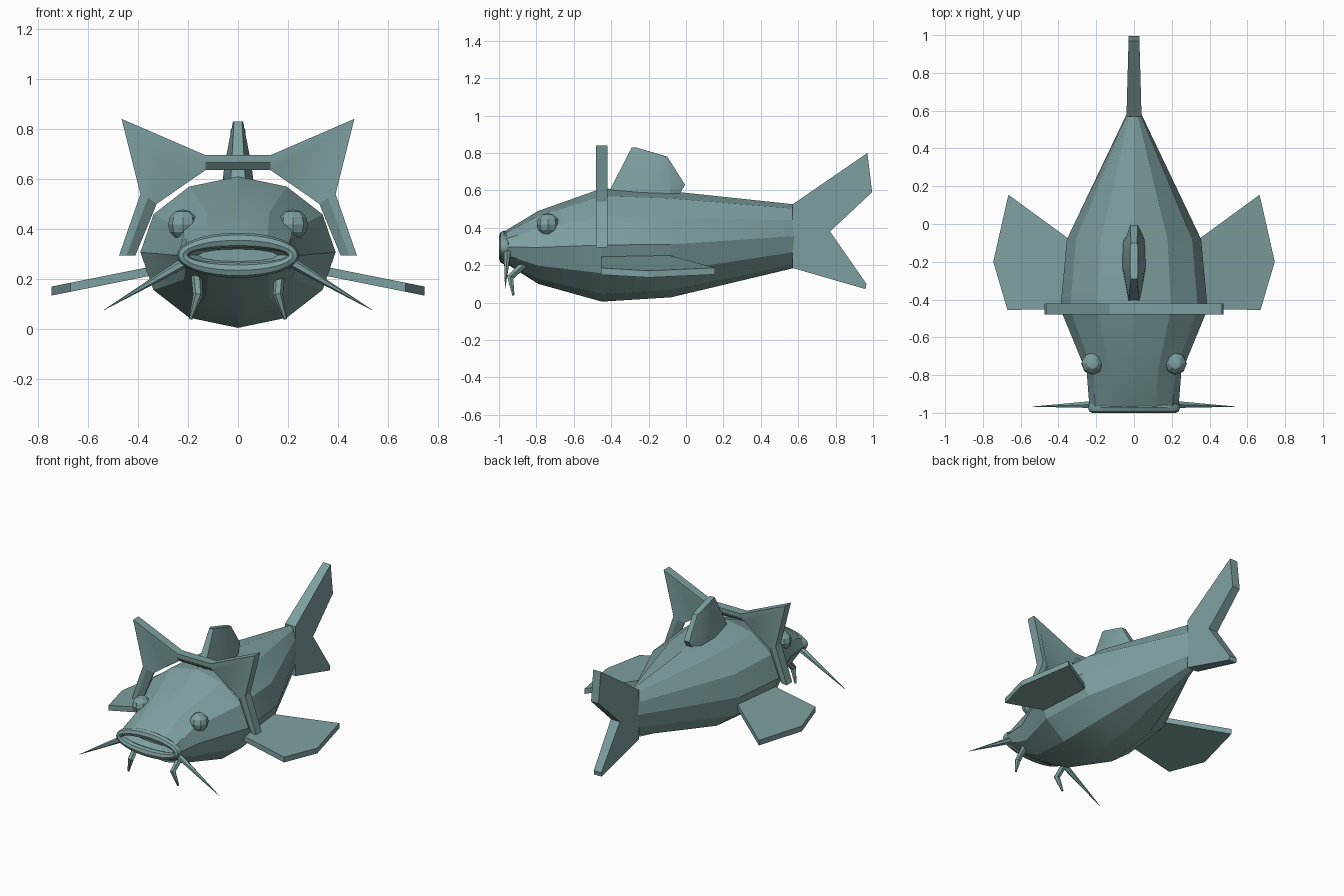
import bpy, bmesh, math
from mathutils import Vector

cube = bpy.data.objects.get("Cube")
if cube:
    bpy.data.objects.remove(cube, do_unlink=True)

COLOUR = (0.21, 0.35, 0.35, 1.0)
skin = bpy.data.materials.new("grey teal")
skin.use_nodes = True
skin.diffuse_color = COLOUR
skin.node_tree.nodes["Principled BSDF"].inputs["Base Color"].default_value = COLOUR


def finish(name, bm, angle=20):
    """Turn a bmesh into a named, coloured object."""
    bmesh.ops.recalc_face_normals(bm, faces=bm.faces)
    mesh = bpy.data.meshes.new(name)
    bm.to_mesh(mesh)
    bm.free()
    mesh.materials.append(skin)
    ob = bpy.data.objects.new(name, mesh)
    bpy.context.collection.objects.link(ob)
    bpy.ops.object.select_all(action='DESELECT')
    ob.select_set(True)
    bpy.context.view_layer.objects.active = ob
    bpy.ops.object.shade_smooth_by_angle(angle=math.radians(angle))
    return ob


def loft(name, rings, caps=True, closed=False, angle=20):
    """Skin a list of equal-length closed rings."""
    bm = bmesh.new()
    vs = [[bm.verts.new(p) for p in r] for r in rings]
    n = len(rings[0])
    pairs = list(zip(vs, vs[1:])) + ([(vs[-1], vs[0])] if closed else [])
    for a, b in pairs:
        for i in range(n):
            j = (i + 1) % n
            bm.faces.new((a[i], a[j], b[j], b[i]))
    if caps and not closed:
        bm.faces.new(vs[0])
        bm.faces.new(vs[-1])
    return finish(name, bm, angle)


def ellipse(y, half, low, high, n=12):
    c, r = (low + high) / 2, (high - low) / 2
    return [(half * math.sin(math.tau * i / n), y, c + r * math.cos(math.tau * i / n))
            for i in range(n)]


def spike(name, points, radii, n=6):
    """Tapered tube through a few points."""
    pts = [Vector(p) for p in points]
    rings = []
    for i, p in enumerate(pts):
        d = (pts[min(i + 1, len(pts) - 1)] - pts[max(i - 1, 0)]).normalized()
        u = d.cross(Vector((0, 1, 0))).normalized()
        v = d.cross(u)
        rings.append([p + radii[i] * (u * math.cos(math.tau * k / n) + v * math.sin(math.tau * k / n))
                      for k in range(n)])
    return loft(name, rings)


# Body, with the first rings forming the mouth hollow
loft("body", [
    ellipse(-0.90, 0.16, 0.27, 0.32),
    ellipse(-0.97, 0.21, 0.24, 0.355),
    ellipse(-0.98, 0.235, 0.22, 0.375),
    ellipse(-0.79, 0.25, 0.10, 0.49),
    ellipse(-0.45, 0.39, 0.005, 0.61),
    ellipse(-0.08, 0.355, 0.028, 0.595),
    ellipse(0.58, 0.04, 0.185, 0.525)])

# Lips: flattened ring around the mouth
lips = []
for i in range(32):
    a = math.tau * i / 32
    ca, sa = math.cos(a), math.sin(a)
    lips.append([(ca * (0.22 + 0.024 * math.cos(b)), -0.972 + 0.028 * math.sin(b),
                  0.295 + sa * (0.06 + 0.03 * math.cos(b)))
                 for b in (math.tau * k / 8 for k in range(8))])
loft("lips", lips, closed=True, angle=40)

# Tail fin: forked outline, thinner towards the tips
tail = [(0.57, 0.525), (0.57, 0.185), (0.96, 0.072), (0.965, 0.10),
        (0.77, 0.38), (0.995, 0.59), (0.97, 0.80)]
bm = bmesh.new()
sides = []
for s in (-1, 1):
    sides.append([bm.verts.new((s * (0.04 - 0.012 * (y - 0.57) / 0.43), y, z)) for y, z in tail])
for v in sides:
    # lower lobe, root, upper lobe
    bm.faces.new((v[1], v[2], v[3], v[4]))
    bm.faces.new((v[0], v[1], v[4]))
    bm.faces.new((v[0], v[4], v[5], v[6]))
for i in range(len(tail)):
    j = (i + 1) % len(tail)
    bm.faces.new((sides[0][i], sides[0][j], sides[1][j], sides[1][i]))
finish("tail_fin", bm)

# Dorsal fin: wide base narrowing to a thin crest
base = [(0.03, -0.42), (0.065, -0.22), (0.06, -0.09), (0.02, -0.04)]
mid = [(0.028, -0.40), (0.055, -0.25), (0.045, -0.08), (0.02, -0.005)]
top = [(0.016, -0.29), (0.02, -0.27), (0.02, -0.12), (0.016, -0.10)]


def fin_ring(half, heights):
    pts = [(x, y, z) for (x, y), z in zip(half, heights)]
    return pts + [(-x, y, z) for x, y, z in reversed(pts)]


loft("dorsal_fin", [fin_ring(base, (0.56, 0.56, 0.56, 0.57)),
                    fin_ring(mid, (0.615, 0.65, 0.65, 0.63)),
                    fin_ring(top, (0.83, 0.83, 0.785, 0.78))])

# Eared headband: flat rim narrowing to a thin inner edge
outer = [(0.475, 0.295), (0.39, 0.54), (0.465, 0.84), (0.13, 0.695)]
inset = [(0.445, 0.295), (0.36, 0.525), (0.425, 0.81), (0.13, 0.665)]
inner = [(0.41, 0.295), (0.325, 0.50), (0.225, 0.57), (0.13, 0.635)]
stations = []
for o, m, i in zip(outer, inset, inner):
    stations.append([(o[0], -0.48, o[1]), (m[0], -0.48, m[1]), (i[0], -0.455, i[1]),
                     (i[0], -0.445, i[1]), (m[0], -0.42, m[1]), (o[0], -0.42, o[1])])
stations += [[(-x, y, z) for x, y, z in r] for r in reversed(stations)]
loft("eared_headband", stations)

# Paired parts
fin_outline = [(0.32, -0.45), (0.67, -0.455), (0.745, -0.20), (0.665, 0.155), (0.33, -0.09)]
for s, side in ((1, "left"), (-1, "right")):
    # Pectoral fin slopes down towards its tip
    loft(side + "_pectoral_fin",
         [[(s * x, y, 0.237 - 0.20 * (x - 0.4) + h) for x, y in fin_outline]
          for h in (-0.034, 0.002)])
    # Eye
    bm = bmesh.new()
    bmesh.ops.create_uvsphere(bm, u_segments=8, v_segments=6, radius=0.06)
    bmesh.ops.translate(bm, vec=(s * 0.22, -0.738, 0.418), verts=bm.verts)
    finish(side + "_eye", bm)
    # Long whisker at the mouth corner
    spike(side + "_whisker", [(s * 0.20, -0.955, 0.275), (s * 0.535, -0.967, 0.077)], (0.022, 0.001))
    # Bent barbel under the chin
    spike(side + "_chin_barbel", [(s * 0.165, -0.86, 0.21), (s * 0.16, -0.94, 0.135),
                                  (s * 0.19, -0.923, 0.04)], (0.022, 0.02, 0.007))
